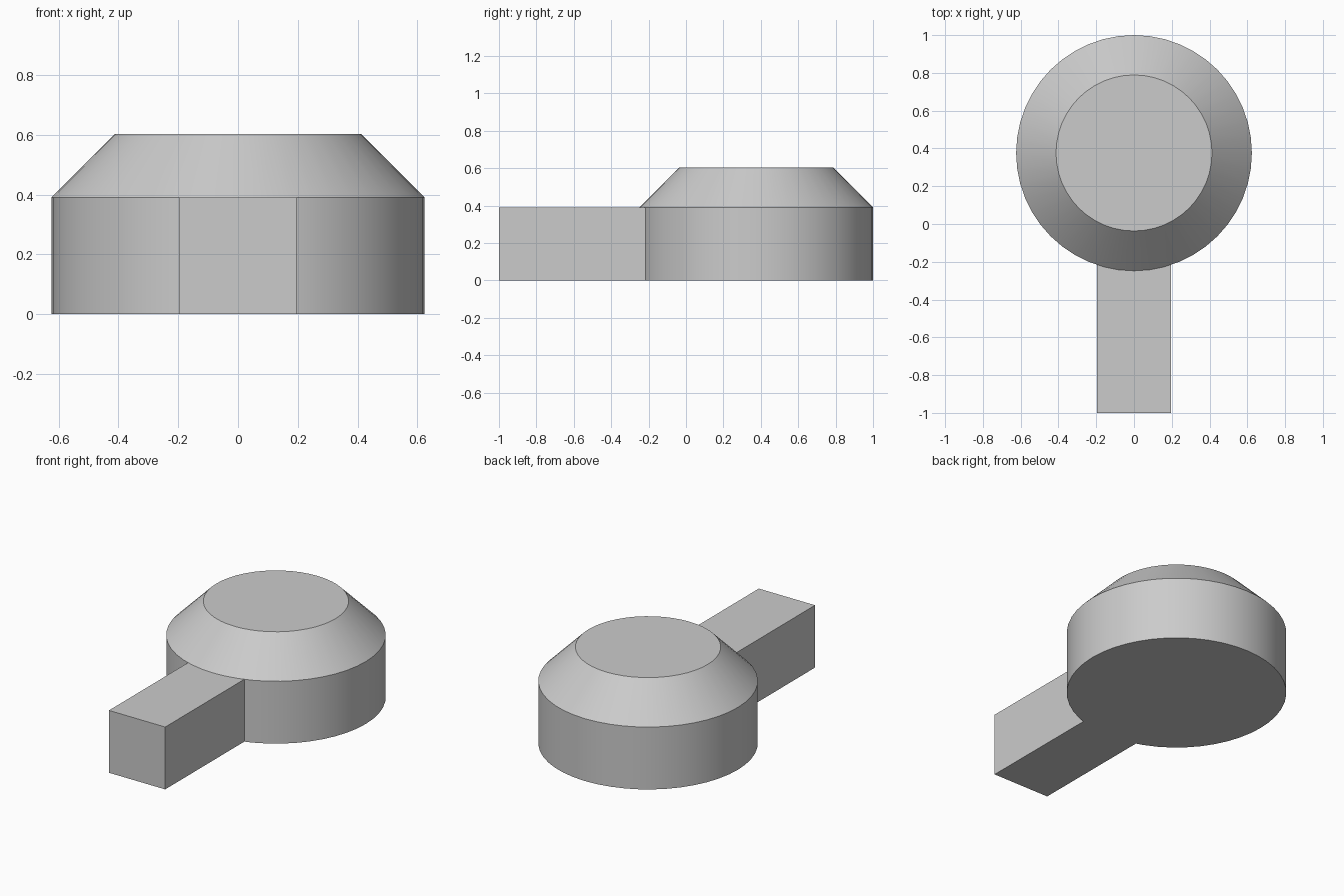
import bpy
import bmesh
from math import cos, sin, tau, radians

if "Cube" in bpy.data.objects:
    bpy.data.objects.remove(bpy.data.objects["Cube"])

SIDES = 48
RADIUS, TOP_RADIUS = 0.624, 0.413
BASE_H, TOTAL_H = 0.391, 0.603
CENTRE_Y = 1.0 - RADIUS
BAR_HALF = 0.195


def make_object(name, bm):
    bmesh.ops.recalc_face_normals(bm, faces=bm.faces)
    mesh = bpy.data.meshes.new(name)
    bm.to_mesh(mesh)
    bm.free()
    obj = bpy.data.objects.new(name, mesh)
    bpy.context.collection.objects.link(obj)
    return obj


def ring(bm, radius, z):
    return [bm.verts.new((radius * cos(tau * i / SIDES),
                          CENTRE_Y + radius * sin(tau * i / SIDES), z))
            for i in range(SIDES)]


# Round head: straight drum wall, 45 degree shoulder, flat top
bm = bmesh.new()
rings = [ring(bm, r, z) for r, z in
         ((RADIUS, 0), (RADIUS, BASE_H), (TOP_RADIUS, TOTAL_H))]
for low, high in zip(rings, rings[1:]):
    for i in range(SIDES):
        j = (i + 1) % SIDES
        bm.faces.new((low[i], low[j], high[j], high[i]))
bm.faces.new(rings[0])
bm.faces.new(rings[-1])
head = make_object("round_head_with_handle", bm)

# Square handle reaching from the front into the drum
bm = bmesh.new()
bmesh.ops.create_cube(bm, size=1)
for v in bm.verts:
    v.co = (BAR_HALF if v.co.x > 0 else -BAR_HALF,
            CENTRE_Y - 0.3 if v.co.y > 0 else -1.0,
            BASE_H if v.co.z > 0 else 0.0)
handle = make_object("handle", bm)

# Fuse both into one clean solid
union = head.modifiers.new("fuse_handle", 'BOOLEAN')
union.operation = 'UNION'
union.solver = 'EXACT'
union.object = handle
bpy.context.view_layer.objects.active = head
head.select_set(True)
bpy.ops.object.modifier_apply(modifier=union.name)
bpy.data.objects.remove(handle)

# Smooth the round walls, keep the rims sharp
bpy.ops.object.shade_smooth_by_angle(angle=radians(30))
